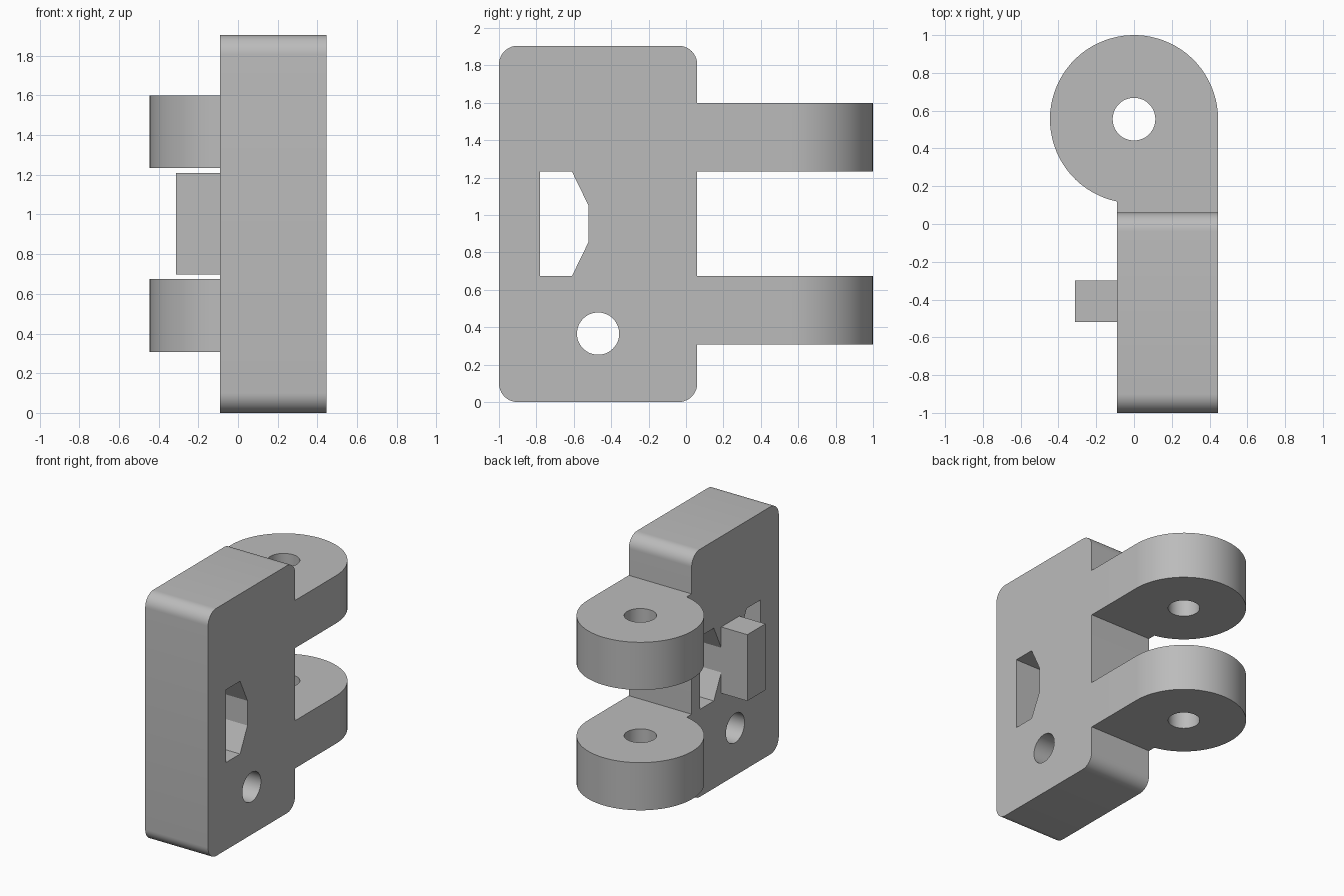
import bpy, bmesh, math
from mathutils import Matrix

if "Cube" in bpy.data.objects:
    bpy.data.objects.remove(bpy.data.objects["Cube"])

grey = bpy.data.materials.new("plain grey")
grey.use_nodes = True
grey.diffuse_color = (0.5, 0.5, 0.5, 1)
grey.node_tree.nodes["Principled BSDF"].inputs["Base Color"].default_value = (0.5, 0.5, 0.5, 1)

LEFT, RIGHT = 0.445, -0.09      # x faces of the plate
MID_Z, MID_Y = 0.953, -0.41     # centre of the plate height, centre of the peg
# maps a drawn (u, v, depth) to (y, z, x)
SIDEWAYS = Matrix(((0, 0, 1, 0), (1, 0, 0, 0), (0, 1, 0, 0), (0, 0, 0, 1)))


def arc(cx, cy, r, start, end, steps):
    angles = [math.radians(start + (end - start) * i / steps) for i in range(steps + 1)]
    return [(cx + r * math.cos(a), cy + r * math.sin(a)) for a in angles]


def prism(name, outline, low, high, sideways=False):
    """Extrude a counter-clockwise outline from low to high, along z or along x."""
    bm = bmesh.new()
    base = bm.faces.new([bm.verts.new((u, v, low)) for u, v in outline])
    grown = bmesh.ops.extrude_face_region(bm, geom=[base], use_keep_orig=True)["geom"]
    tops = [v for v in grown if isinstance(v, bmesh.types.BMVert)]
    bmesh.ops.translate(bm, verts=tops, vec=(0, 0, high - low))
    if sideways:
        bm.transform(SIDEWAYS)
    bmesh.ops.recalc_face_normals(bm, faces=bm.faces)
    mesh = bpy.data.meshes.new(name)
    bm.to_mesh(mesh)
    bm.free()
    mesh.materials.append(grey)
    obj = bpy.data.objects.new(name, mesh)
    bpy.context.collection.objects.link(obj)
    return obj


def combine(target, tools, operation):
    """Apply booleans to the target and remove the tool objects."""
    for tool in tools:
        tool.hide_render = True
        mod = target.modifiers.new("cut", "BOOLEAN")
        mod.operation, mod.object, mod.solver = operation, tool, "EXACT"
    graph = bpy.context.evaluated_depsgraph_get()
    mesh = bpy.data.meshes.new_from_object(target.evaluated_get(graph))
    target.modifiers.clear()
    target.data = mesh
    for tool in tools:
        bpy.data.objects.remove(tool)


def smooth(obj):
    bpy.ops.object.select_all(action="DESELECT")
    obj.select_set(True)
    bpy.context.view_layer.objects.active = obj
    bpy.ops.object.shade_smooth_by_angle(angle=math.radians(25))


def circle(cx, cy, r):
    return arc(cx, cy, r, 0, 360, 48)[:-1]


# Mounting plate with rounded corners
r, front, back, top = 0.1, -1.0, 0.06, 1.905
corners = [(back - r, r, -90), (back - r, top - r, 0), (front + r, top - r, 90), (front + r, r, 180)]
outline = [p for cy, cz, a in corners for p in arc(cy, cz, r, a, a + 90, 10)]
plate = prism("mounting_plate", outline, RIGHT, LEFT, True)

# Bolt holes
cutters = [prism("bolt_hole_cutter", circle(-0.47, MID_Z + s * 0.587, 0.113), -1, 1, True) for s in (-1, 1)]

# Slots either side of the peg: the front one goes through, the rear one is blind
half_slot = [(0.37, -0.28), (0.2, -0.28), (0.11, -0.095)]
slot = half_slot + [(u, -v) for u, v in reversed(half_slot)]
for side, depth in ((-1, 1), (1, RIGHT + 0.4)):
    shape = [(MID_Y + side * u, MID_Z + v) for u, v in slot]
    cutters.append(prism("slot_cutter", shape, -1, depth, True))
combine(plate, cutters, "DIFFERENCE")
smooth(plate)

# Peg on the right face
prism("locating_peg", [(MID_Y + u, MID_Z + v) for u, v in
                       ((-0.11, -0.255), (0.11, -0.255), (0.11, 0.255), (-0.11, 0.255))],
      -0.312, RIGHT, True)

# Hinge arms with round ends and pin holes
pin_y, radius = 0.555, 0.445
end_angle = 360 - math.degrees(math.acos(RIGHT / radius))
for name, low in (("lower_hinge_arm", 0.307), ("upper_hinge_arm", 1.233)):
    shape = [(RIGHT, back), (LEFT, back)] + arc(0, pin_y, radius, 0, end_angle, 56)
    arm = prism(name, shape, low, low + 0.367)
    combine(arm, [prism("pin_hole_cutter", circle(0, pin_y, 0.113), -1, 3)], "DIFFERENCE")
    smooth(arm)
